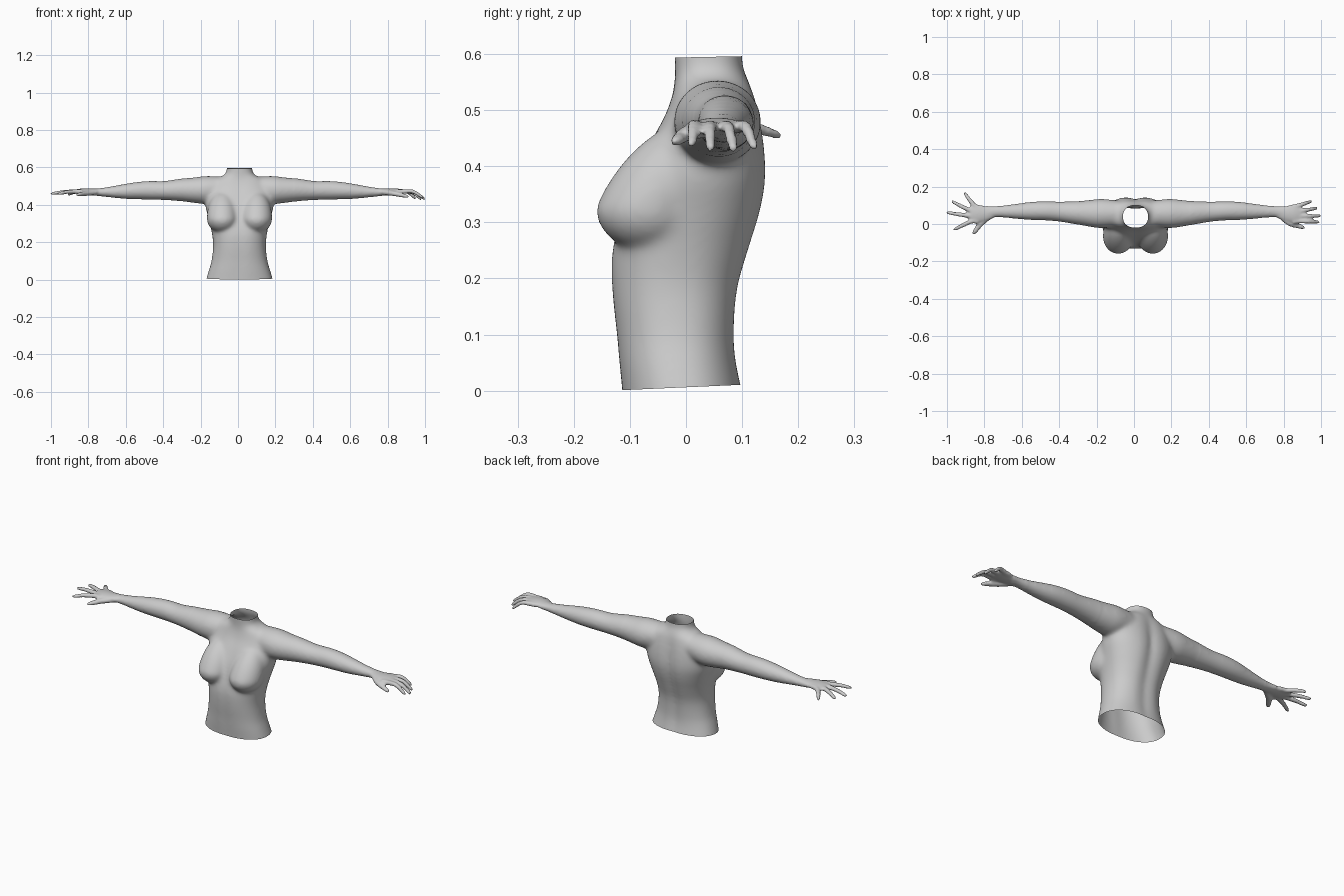
import bpy, bmesh, math
from mathutils import Vector

if "Cube" in bpy.data.objects:
    bpy.data.objects.remove(bpy.data.objects["Cube"])

CX = 0.008          # torso centre line
N = 40
bm = bmesh.new()    # all closed volumes, fused below


def loft(rings):
    """Closed skin through equally sized point rings."""
    vs = [[bm.verts.new(p) for p in r] for r in rings]
    n = len(vs[0])
    for a, b in zip(vs, vs[1:]):
        for i in range(n):
            j = (i + 1) % n
            bm.faces.new((a[i], a[j], b[j], b[i]))
    bm.faces.new(vs[0][::-1])
    bm.faces.new(vs[-1])


def spow(v, e):
    return math.copysign(abs(v) ** e, v)


def spline(keys, steps):
    """Catmull-Rom resampling of key tuples."""
    out = []
    for i in range(len(keys) - 1):
        a, b, c, d = (keys[max(i - 1, 0)], keys[i], keys[i + 1],
                      keys[min(i + 2, len(keys) - 1)])
        for s in range(steps):
            t = s / steps
            out.append([q + 0.5 * t * (r - p + t * (2 * p - 5 * q + 4 * r - w
                        + t * (3 * (q - r) + w - p))) for p, q, r, w in zip(a, b, c, d)])
    return out + [list(keys[-1])]


def torso_ring(z, hw, yf, yb, groove):
    ring = []
    for i in range(N):
        t = 2 * math.pi * i / N
        x = hw * spow(math.cos(t), 0.88)
        s = spow(math.sin(t), 0.88)
        y = (yf + yb) / 2 + s * (yb - yf) / 2
        dip = groove * math.exp(-(x / 0.03) ** 2)
        y -= dip if s > 0 else -0.4 * dip
        ring.append((CX + x, y, z))
    return ring


def tube(keys, side, steps=4, n=20):
    """Limb through (u, y, z, half width, half height) keys, u measured outwards."""
    k = spline(keys, steps)
    pts = [Vector((CX + side * p[0], p[1], p[2])) for p in k]
    rings = []
    for i, p in enumerate(pts):
        d = (pts[min(i + 1, len(pts) - 1)] - pts[max(i - 1, 0)]).normalized()
        w = d.cross(Vector((0, 0, 1))).normalized()
        h = w.cross(d)
        rings.append([p + w * k[i][3] * math.cos(2 * math.pi * j / n)
                      + h * k[i][4] * math.sin(2 * math.pi * j / n) for j in range(n)])
    loft(rings)


# Torso and neck: z, half width, front y, back y, spine groove
torso = [(-0.04, .186, -.112, .108, .004), (0, .179, -.115, .102, .004),
         (.05, .164, -.121, .093, .008), (.10, .150, -.126, .090, .010),
         (.18, .141, -.135, .097, .012), (.25, .148, -.135, .117, .014),
         (.32, .164, -.118, .138, .016), (.38, .180, -.098, .147, .016),
         (.44, .182, -.068, .143, .014), (.49, .168, -.040, .134, .010),
         (.53, .140, -.025, .123, .005), (.555, .090, -.020, .110, 0),
         (.575, .071, -.020, .102, 0), (.60, .068, -.021, .100, 0),
         (.63, .068, -.021, .100, 0)]
loft([torso_ring(*k) for k in spline(torso, 4)])

# Breasts: spheres stretched upwards and leaned back into the chest
for side in (-1, 1):
    made = bmesh.ops.create_uvsphere(bm, u_segments=32, v_segments=20, radius=1)["verts"]
    for v in made:
        x, y, z = v.co
        dz = z * (0.15 if z > 0 else 0.076)
        v.co = (CX + side * (.092 + .083 * x), -.068 + .094 * y + max(dz, 0) * .42, .325 + dz)

# Arms: u, y, z, half width (y), half height (z)
arm = [(.03, .055, .488, .058, .055), (.10, .056, .486, .070, .066),
       (.18, .056, .479, .079, .075), (.24, .057, .478, .073, .069),
       (.31, .060, .479, .063, .061), (.40, .066, .476, .054, .051),
       (.48, .070, .477, .051, .050), (.55, .070, .475, .049, .046),
       (.62, .068, .471, .042, .039), (.69, .067, .468, .034, .029),
       (.75, .066, .467, .029, .021), (.79, .060, .468, .037, .018)]
# Hands: fingertip (u, y, z) from little finger to index, then thumb
hands = {
    -1: dict(tips=[(.918, .162, .455), (.982, .118, .460), (1.006, .06, .459), (.972, -.028, .458)],
             thumb=(.872, -.052, .452), arch=.004),
    1: dict(tips=[(.942, .120, .436), (.972, .084, .432), (.990, .044, .433), (.982, .010, .440)],
            thumb=(.902, -.026, .444), arch=.016),
}
for side, hand in hands.items():
    tube(arm, side)
    tube([(.75, .066, .467, .026, .019), (.80, .056, .469, .040, .017),
          (.85, .055, .471, .049, .015), (.885, .056, .470, .044, .010)], side)
    for i, (u, y, z) in enumerate(hand["tips"]):
        ku, ky, kz = (.855, .873, .878, .872)[i], .094 - .026 * i, .470
        mid = ((ku + u) / 2, (ky + y) / 2, (kz + z) / 2 + hand["arch"])
        tube([(ku - .03, ky - .005, kz, .013, .012), (ku, ky, kz, .013, .012),
              (*mid, .0115, .0105), (u - .006, y, z + .001, .009, .008),
              (u, y, z, .004, .004)], side, 3, 10)
    u, y, z = hand["thumb"]
    tube([(.775, .045, .465, .016, .014), (.825, .004, .460, .016, .014),
          (u - .012, y + .010, z + .002, .012, .010), (u, y, z, .005, .005)], side, 3, 10)

bmesh.ops.recalc_face_normals(bm, faces=bm.faces)
raw = bpy.data.meshes.new("upper_body")
bm.to_mesh(raw)
bm.free()
body = bpy.data.objects.new("upper_body", raw)
bpy.context.collection.objects.link(body)

# Fuse the volumes into one skin
mod = body.modifiers.new("fuse", "REMESH")
mod.mode = "VOXEL"
mod.voxel_size = 0.006
dg = bpy.context.evaluated_depsgraph_get()
skin = bpy.data.meshes.new_from_object(body.evaluated_get(dg))
body.modifiers.clear()
body.data = skin

# Soften the joins, then cut the neck and waist open
bm = bmesh.new()
bm.from_mesh(skin)


def soften(limit, times):
    vs = [v for v in bm.verts if abs(v.co.x) < limit]
    for _ in range(times):
        bmesh.ops.smooth_vert(bm, verts=vs, factor=0.5,
                              use_axis_x=True, use_axis_y=True, use_axis_z=True)


soften(2, 2)
soften(.72, 5)
soften(.30, 14)
for co, no in (((0, 0, .594), (0, -.02, 1)), ((0, 0, .006), (0, .045, -1))):
    bmesh.ops.bisect_plane(bm, geom=bm.verts[:] + bm.edges[:] + bm.faces[:],
                           plane_co=co, plane_no=no, clear_outer=True)
for f in bm.faces:
    f.smooth = True
bm.to_mesh(skin)
bm.free()
